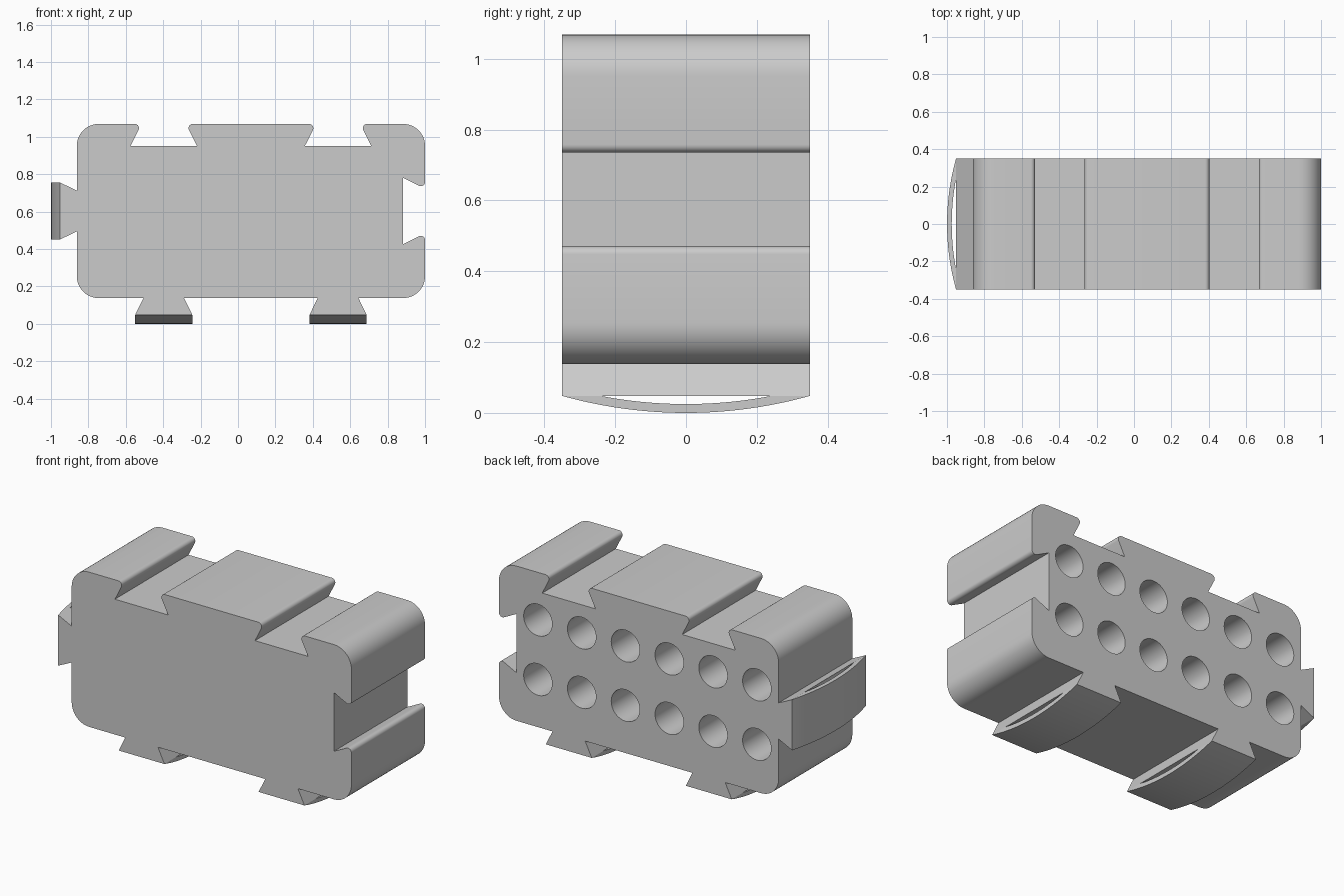
import bpy, bmesh, math
from mathutils import Vector

cube = bpy.data.objects.get("Cube")
if cube:
    bpy.data.objects.remove(cube, do_unlink=True)

grey = bpy.data.materials.new("plain grey")
grey.use_nodes = True
grey.diffuse_color = (0.6, 0.6, 0.6, 1)
grey.node_tree.nodes["Principled BSDF"].inputs["Base Color"].default_value = (0.6, 0.6, 0.6, 1)

CENTRE = Vector((0.069, 0.603))      # block centre in x, z
HALF_X, HALF_Z, HALF_Y = 0.931, 0.4655, 0.35
CORNER = 0.117
TONGUE_H, TONGUE_W = 0.0895, 0.1525  # dovetail height and half width
SAG = 0.048                          # bulge of the spring caps
PITCH = 0.466


def add_object(name, bm):
    bmesh.ops.recalc_face_normals(bm, faces=bm.faces)
    mesh = bpy.data.meshes.new(name)
    bm.to_mesh(mesh)
    bm.free()
    mesh.materials.append(grey)
    obj = bpy.data.objects.new(name, mesh)
    bpy.context.collection.objects.link(obj)
    return obj


def prism(name, points, sweep):
    bm = bmesh.new()
    face = bm.faces.new([bm.verts.new(p) for p in points])
    new = bmesh.ops.extrude_face_region(bm, geom=[face], use_keep_orig=True)["geom"]
    bmesh.ops.translate(bm, vec=sweep, verts=[g for g in new if isinstance(g, bmesh.types.BMVert)])
    return add_object(name, bm)


def smooth(obj):
    bpy.ops.object.select_all(action='DESELECT')
    obj.select_set(True)
    bpy.context.view_layer.objects.active = obj
    bpy.ops.object.shade_smooth_by_angle(angle=math.radians(25))


def tongue():
    half = [(-0.109, 0), (-TONGUE_W, TONGUE_H)]
    return half + [(-s, d) for s, d in reversed(half)]


def groove(r=0.0227, steps=8):
    # rounded lip, then the undercut floor, mirrored about the middle
    half = []
    for i in range(steps + 1):
        a = math.radians(116.57) * i / steps
        half.append((-0.155 + r * math.sin(a), r * math.cos(a) - r))
    half.append((-0.177, -0.117))
    return half + [(-s, d) for s, d in reversed(half)]


# Block outline: walk round the four sides, adding joints and rounded corners
sides = [  # outward angle, distance out, half length, joint, joint positions
    (-90, HALF_Z, HALF_X, tongue, (-PITCH, PITCH)),
    (0, HALF_X, HALF_Z, groove, (0,)),
    (90, HALF_Z, HALF_X, groove, (-PITCH, PITCH)),
    (180, HALF_X, HALF_Z, tongue, (0,)),
]
outline, cap_spots = [], []
for angle, dist, length, joint, spots in sides:
    a = math.radians(angle)
    out = Vector((math.cos(a), math.sin(a)))
    along = Vector((-out.y, out.x))
    for spot in spots:
        base = CENTRE + out * dist + along * spot
        outline += [base + along * s + out * d for s, d in joint()]
        if joint is tongue:
            cap_spots.append((base + out * TONGUE_H, out, along))
    pivot = CENTRE + out * (dist - CORNER) + along * (length - CORNER)
    for i in range(13):
        b = a + math.pi / 2 * i / 12
        outline.append(pivot + CORNER * Vector((math.cos(b), math.sin(b))))

block = prism("block", [(p.x, -HALF_Y, p.y) for p in outline], (0, 2 * HALF_Y, 0))

# Blind round holes in the back
bm = bmesh.new()
HOLE_R, HOLE_DEPTH = 0.095, 0.5
for col in range(6):
    for row in (-1, 1):
        x, z = 0.012 + (col - 2.5) * 0.2915, CENTRE.y + row * 0.179
        ring = []
        for i in range(40):
            t = 2 * math.pi * i / 40
            ring.append(bm.verts.new((x + HOLE_R * math.cos(t), HALF_Y - HOLE_DEPTH, z + HOLE_R * math.sin(t))))
        face = bm.faces.new(ring)
        new = bmesh.ops.extrude_face_region(bm, geom=[face], use_keep_orig=True)["geom"]
        bmesh.ops.translate(bm, vec=(0, HOLE_DEPTH + 0.1, 0),
                            verts=[g for g in new if isinstance(g, bmesh.types.BMVert)])
cutter = add_object("hole_cutter", bm)
cutter.hide_render = True
mod = block.modifiers.new("holes", 'BOOLEAN')
mod.operation = 'DIFFERENCE'
mod.solver = 'EXACT'
mod.object = cutter
bpy.context.view_layer.objects.active = block
block.select_set(True)
bpy.ops.object.modifier_apply(modifier=mod.name)
bpy.data.objects.remove(cutter, do_unlink=True)
smooth(block)


# Bowed spring caps with a thin slit beneath, one on each tongue
def arc(radius, half, centre_d, steps=24):
    limit = math.asin(half / radius)
    angles = [limit * (2 * i / steps - 1) for i in range(steps + 1)]
    return [(radius * math.sin(t), centre_d + radius * math.cos(t)) for t in angles]


R_OUT = (HALF_Y ** 2 + SAG ** 2) / (2 * SAG)
R_IN = R_OUT - 0.025
drop = SAG - R_OUT
cap_profile = arc(R_OUT, HALF_Y, drop) + arc(R_IN, math.sqrt(R_IN ** 2 - drop ** 2), drop)[::-1]
for name, (base, out, along) in zip(("bottom_right_cap", "bottom_left_cap", "side_cap"), cap_spots):
    start = base - along * TONGUE_W
    points = [(start.x + out.x * d, y, start.y + out.y * d) for y, d in cap_profile]
    sweep = along * 2 * TONGUE_W
    smooth(prism(name, points, (sweep.x, 0, sweep.y)))
